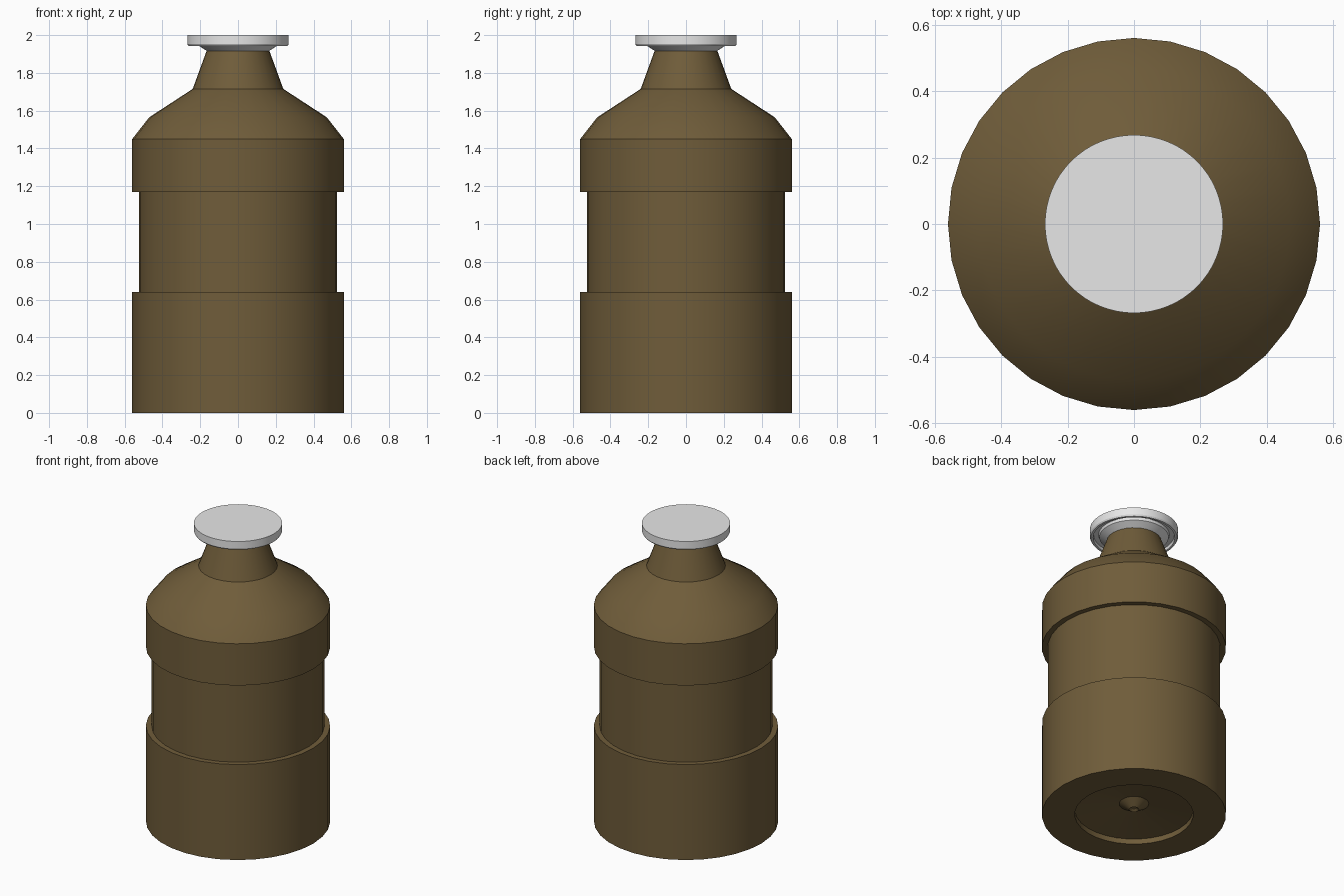
import bpy
import bmesh
import math

cube = bpy.data.objects.get("Cube")
if cube:
    bpy.data.objects.remove(cube, do_unlink=True)


def make_material(name, colour, roughness):
    mat = bpy.data.materials.new(name)
    mat.use_nodes = True
    mat.diffuse_color = colour
    shader = mat.node_tree.nodes["Principled BSDF"]
    shader.inputs["Base Color"].default_value = colour
    shader.inputs["Roughness"].default_value = roughness
    return mat


def lathe(name, profile, sides, mat):
    """Spin a radius/height profile around the z axis into a closed solid."""
    bm = bmesh.new()
    verts = [bm.verts.new((r, 0, z)) for r, z in profile]
    edges = [bm.edges.new(pair) for pair in zip(verts, verts[1:])]
    bmesh.ops.spin(bm, geom=verts + edges, cent=(0, 0, 0), axis=(0, 0, 1),
                   angle=math.tau, steps=sides, use_duplicate=False)
    bmesh.ops.remove_doubles(bm, verts=bm.verts, dist=0.0005)
    bmesh.ops.recalc_face_normals(bm, faces=bm.faces)
    mesh = bpy.data.meshes.new(name)
    bm.to_mesh(mesh)
    bm.free()
    mesh.materials.append(mat)
    obj = bpy.data.objects.new(name, mesh)
    bpy.context.collection.objects.link(obj)
    bpy.ops.object.select_all(action="DESELECT")
    obj.select_set(True)
    bpy.context.view_layer.objects.active = obj
    bpy.ops.object.shade_smooth_by_angle(angle=math.radians(30))
    return obj


brown = make_material("brown glass", (0.16, 0.108, 0.042, 1), 0.4)
white = make_material("white cap", (0.8, 0.8, 0.8, 1), 0.5)

# Bottle: recessed base with a centre nub, label groove, shoulder and neck
bottle_profile = [
    (0, 0.045), (0.015, 0.045), (0.03, 0.035), (0.09, 0.075),
    (0.36, 0.035), (0.36, 0), (0.56, 0), (0.56, 0.64),
    (0.525, 0.64), (0.525, 1.17), (0.56, 1.17), (0.56, 1.45),
    (0.47, 1.565), (0.24, 1.715), (0.165, 1.92), (0, 1.92),
]
lathe("bottle_body", bottle_profile, 32, brown)

# Cap: flat disc with a hollow rim and a tapered plug into the neck
cap_profile = [
    (0, 1.915), (0.163, 1.915), (0.21, 1.945), (0.215, 1.962),
    (0.245, 1.962), (0.248, 1.942), (0.262, 1.942), (0.268, 1.952),
    (0.268, 2), (0, 2),
]
lathe("bottle_cap", cap_profile, 64, white)
